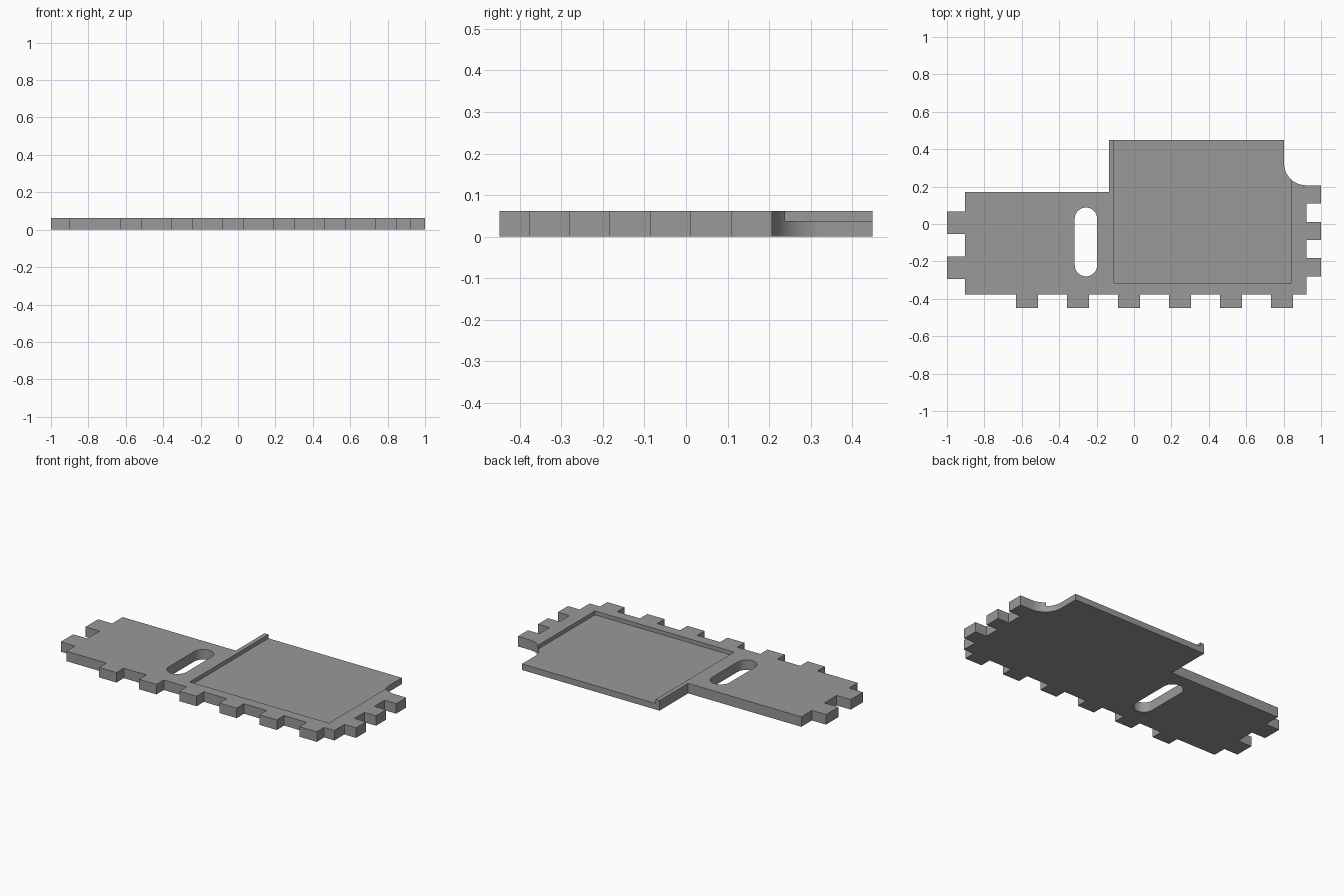
import bpy, bmesh, math

if "Cube" in bpy.data.objects:
    bpy.data.objects.remove(bpy.data.objects["Cube"])

THICK = 0.0615
FLOOR = 0.0375   # height of the recessed panel

grey = bpy.data.materials.new("plain_grey")
grey.diffuse_color = (0.32, 0.32, 0.32, 1)
grey.use_nodes = True
grey.node_tree.nodes["Principled BSDF"].inputs["Base Color"].default_value = grey.diffuse_color


def arc(cx, cy, r, a0, a1, n=20):
    """Points on a circular arc, angles in degrees."""
    return [(cx + r * math.cos(math.radians(a0 + (a1 - a0) * i / n)),
             cy + r * math.sin(math.radians(a0 + (a1 - a0) * i / n)))
            for i in range(n + 1)]


def slab(name, outline, z0, z1):
    """Extrude a counter-clockwise outline between two heights."""
    bm = bmesh.new()
    face = bm.faces.new([bm.verts.new((x, y, z0)) for x, y in outline])
    top = bmesh.ops.extrude_face_region(bm, geom=[face])["geom"]
    bmesh.ops.translate(bm, vec=(0, 0, z1 - z0),
                        verts=[v for v in top if isinstance(v, bmesh.types.BMVert)])
    bmesh.ops.recalc_face_normals(bm, faces=bm.faces)
    mesh = bpy.data.meshes.new(name)
    bm.to_mesh(mesh)
    bm.free()
    mesh.materials.append(grey)
    obj = bpy.data.objects.new(name, mesh)
    bpy.context.collection.objects.link(obj)
    return obj


# Plate outline, counter-clockwise from the front left corner
outline = [(-0.904, -0.378)]
for i in range(6):                                    # front tabs
    x = -0.631 + 0.2728 * i
    outline += [(x, -0.378), (x, -0.449), (x + 0.118, -0.449), (x + 0.118, -0.378)]
outline.append((0.921, -0.378))
for y0, y1 in ((-0.281, -0.183), (-0.086, 0.011)):    # right tabs
    outline += [(0.921, y0), (1, y0), (1, y1), (0.921, y1)]
outline += [(0.921, 0.109), (1, 0.109), (1, 0.207)]
outline += arc(0.92, 0.325, 0.118, 270, 180)          # rounded notch
outline += [(0.802, 0.449), (-0.134, 0.449), (-0.134, 0.17), (-0.904, 0.17)]
for y0, y1 in ((0.067, -0.054), (-0.174, -0.294)):    # left tabs
    outline += [(-0.904, y0), (-1, y0), (-1, y1), (-0.904, y1)]
plate = slab("tabbed_plate", outline, 0, THICK)

# Cutters: rounded slot and shallow recess open at the back
slot = slab("slot_cutter",
            arc(-0.257, 0.028, 0.06, 0, 180) + arc(-0.257, -0.22, 0.06, 180, 360),
            -0.1, 0.2)
recess = slab("recess_cutter",
              [(-0.107, -0.315), (0.84, -0.315), (0.84, 0.6), (-0.107, 0.6)],
              FLOOR, 0.2)
for cutter in (slot, recess):
    cutter.hide_render = True
    mod = plate.modifiers.new(cutter.name, "BOOLEAN")
    mod.operation = "DIFFERENCE"
    mod.solver = "EXACT"
    mod.object = cutter

# Bake the cuts into the plate and discard the cutters
depsgraph = bpy.context.evaluated_depsgraph_get()
cut_mesh = bpy.data.meshes.new_from_object(plate.evaluated_get(depsgraph))
plate.modifiers.clear()
plate.data = cut_mesh
for cutter in (slot, recess):
    bpy.data.objects.remove(cutter)

# Smooth the curved walls, keep the other edges sharp
bpy.context.view_layer.objects.active = plate
plate.select_set(True)
bpy.ops.object.shade_smooth_by_angle(angle=math.radians(30))
